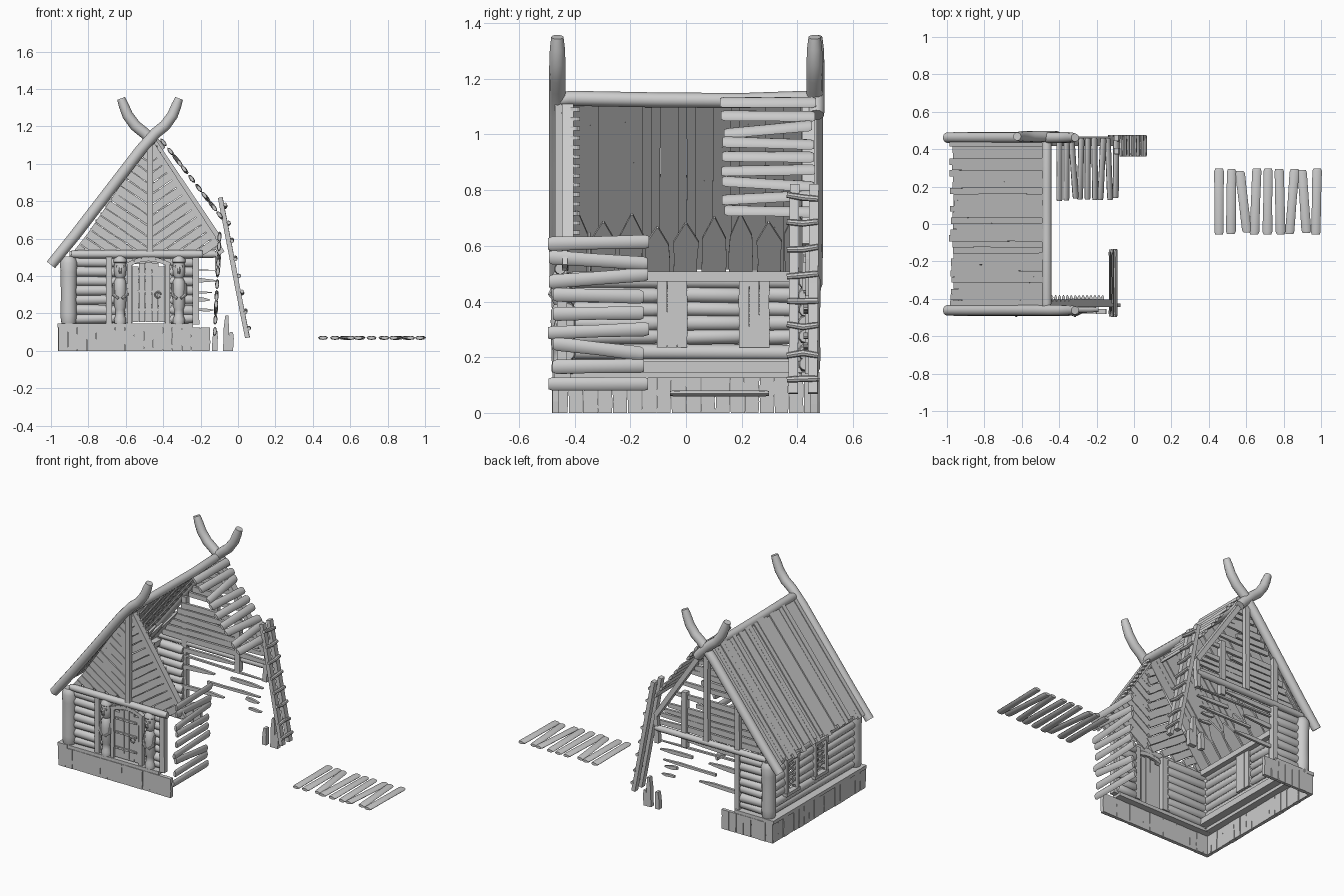
import bpy, bmesh, math, random
from mathutils import Vector as V

if "Cube" in bpy.data.objects:
    bpy.data.objects.remove(bpy.data.objects["Cube"])
random.seed(7)
R = random.uniform
APEX, EAVE = V((-.47, 0, 1.13)), V((-.965, 0, .5))
DOWN = (EAVE - APEX).normalized()
OUT = V((-.786, 0, .618))


class Part:
    """Collects many pieces in one named mesh."""
    def __init__(self, name):
        self.name, self.bm = name, bmesh.new()

    def skin(self, rings):
        vs = [[self.bm.verts.new(c) for c in r] for r in rings]
        n = len(vs[0])
        for a, b in zip(vs, vs[1:]):
            for i in range(n):
                self.bm.faces.new((a[i], a[(i + 1) % n], b[(i + 1) % n], b[i]))
        self.bm.faces.new(vs[0][::-1])
        self.bm.faces.new(vs[-1])

    def plank(self, p, q, w, t, n, rough=.08, tip=1.0):
        p, q, n = V(p), V(q), V(n).normalized()
        side = (q - p).cross(n).normalized()
        rings = []
        for k in range(4):
            c = p.lerp(q, k / 3)
            a = w / 2 * (1 + R(-rough, rough)) * (tip if k == 3 else 1)
            b = w / 2 * (1 + R(-rough, rough)) * (tip if k == 3 else 1)
            rings.append([c + side * a + n * t / 2, c - side * b + n * t / 2,
                          c - side * b - n * t / 2, c + side * a - n * t / 2])
        self.skin(rings)

    def log(self, pts, radii, sides=10, flat=1.0):
        pts = [V(p) for p in pts]
        if not isinstance(radii, (list, tuple)):
            radii = [radii * .85] + [radii] * (len(pts) - 2) + [radii * .85]
        rings = []
        for i, p in enumerate(pts):
            d = (pts[min(i + 1, len(pts) - 1)] - pts[max(i - 1, 0)]).normalized()
            u = d.cross(V((0, 1, 0)) if abs(d.y) < .8 else V((1, 0, 0))).normalized()
            v = d.cross(u)
            rings.append([p + (u * math.cos(k * math.tau / sides) * flat
                               + v * math.sin(k * math.tau / sides)) * radii[i] for k in range(sides)])
        self.skin(rings)

    def beam(self, p, q, r):
        p, q = V(p), V(q)
        self.log([p, p.lerp(q, .06), p.lerp(q, .5), p.lerp(q, .94), q], r)

    def done(self, smooth=True):
        bmesh.ops.recalc_face_normals(self.bm, faces=self.bm.faces)
        me = bpy.data.meshes.new(self.name)
        self.bm.to_mesh(me)
        if smooth:
            for f in me.polygons:
                f.use_smooth = True
            me.set_sharp_from_angle(angle=math.radians(40))
        ob = bpy.data.objects.new(self.name, me)
        bpy.context.collection.objects.link(ob)


def plank_row(part, a, b, up, w, t, n, lo=0., hi=0.):
    """Boards side by side from a to b, each running along up."""
    a, b, up = V(a), V(b), V(up)
    k = max(1, round((b - a).length / w))
    for i in range(k):
        c = a.lerp(b, (i + .5) / k)
        part.plank(c - up.normalized() * R(0, lo), c + up + up.normalized() * R(-hi, hi),
                   w * .97, t * R(.8, 1.2), n)


# Foundation skirt of upright boards, with a sill on top
p = Part("foundation_boards")
plank_row(p, (-.96, -.468, 0), (-.15, -.468, 0), (0, 0, .125), .052, .022, (0, 1, 0))
plank_row(p, (-.95, -.475, 0), (-.95, .475, 0), (0, 0, .125), .052, .022, (1, 0, 0))
plank_row(p, (-.96, .468, 0), (-.59, .468, 0), (0, 0, .125), .052, .022, (0, 1, 0))
for x, h in ((-.125, .11), (-.065, .19), (-.04, .1)):
    p.plank((x, .46, 0), (x + .005, .46, h), .028, .03, (0, 1, 0), tip=.6)
p.done(False)
p = Part("sill_beams")
for x, q in ((-.965, -.24),):
    p.plank((x, -.445, .135), (q, -.445, .135), .06, .022, (0, 0, 1), .02)
p.plank((-.93, -.48, .136), (-.93, .48, .136), .07, .022, (0, 0, 1), .02)
p.plank((-.96, .445, .135), (-.68, .445, .135), .06, .022, (0, 0, 1), .02)
p.plank((-.87, -.42, .165), (-.87, .42, .165), .05, .04, (0, 0, 1), .02)
p.plank((-.87, -.41, .49), (-.87, .42, .49), .05, .035, (0, 0, 1), .02)
p.done(False)

# Log walls, left wall split around two windows
p = Part("wall_logs")
WIN = (-.05, .245)
for i in range(7):
    z = .17 + i * .051
    r = .027 * R(.95, 1.08)
    j = R(-.006, .006)
    p.beam((-.92, -.425, z), (-.6, -.425, z + j), r)
    p.beam((-.36, -.425, z), (-.23, -.425, z + j), r)
    p.beam((-.92, .43, z), (-.69, .43, z + j), r)
    cuts = [-.44, -.1, 0, .195, .295, .44] if 1 < i < 6 else [-.44, .44]
    for a, b in zip(cuts[::2], cuts[1::2]):
        p.beam((-.905, a, z), (-.905, b, z + j), r)
p.done()

# Broken slats across the open back wall
p = Part("broken_slats")
for x0, x1, z in ((-.7, -.3, .48), (-.7, -.12, .44), (-.7, -.47, .37), (-.52, -.14, .31),
                  (-.35, -.12, .38), (-.7, -.4, .24), (-.24, -.15, .28), (-.22, -.13, .22)):
    p.plank((x0, .43, z), (x1, .43, z + R(-.01, .01)), R(.012, .028), .016, (0, 1, 0), .25, .3)
p.done(False)

# Corner posts and square posts
p = Part("corner_posts")
for y in (-.44, .44):
    p.log([(-.905, y, z) for z in (.14, .16, .2, .3, .42, .47, .49, .505)],
          [.035, .042, .044, .042, .044, .047, .04, .03], 14)
p.done()
p = Part("wall_posts")
for x, y, z in ((-.69, -.45, .51), (-.225, -.445, .52), (-.69, .445, .82), (-.3, .435, .8)):
    p.plank((x, y, .14 if x != -.3 else .44), (x, y, z), .035, .035, (0, 1, 0), .05)
p.plank((-.47, -.455, .53), (-.47, -.455, 1.12), .032, .03, (0, 1, 0), .05)
p.plank((-.47, .455, .53), (-.47, .455, 1.12), .032, .03, (0, 1, 0), .05)
p.done(False)
p = Part("gable_beams")
p.beam((-.89, -.452, .517), (-.19, -.452, .517), .022)
p.beam((-.9, .45, .517), (-.1, .45, .517), .02)
p.done()

# Front gable: boards square to the rafters, meeting at the centre
p = Part("front_gable_boards")
for sx in (-1, 1):
    foot, top = V((sx * .4, 0, .53)), V((0, 0, 1.12))
    ax = (top - foot).normalized()
    d = V((-sx * ax.z, 0, sx * ax.x))
    n = 15
    for i in range(n):
        s = foot.lerp(top, (i + .5) / n)
        L = min(abs(s.x / d.x), (s.z - .53) / max(-d.z, .01))
        p.plank(s + V((-.47, -.435, 0)), s + d * L + V((-.47, -.435 + R(-.004, .004), 0)),
                .044, .018, (0, 1, 0), .1)
p.done(False)

# Back gable: level boards with gaps, and thin struts
p = Part("back_gable_boards")
for i in range(13):
    z = .555 + i * .042
    h = .39 * (1.13 - z) / .6
    x1 = -.47 + h * (1 if i not in (4, 8) else .35)
    if i != 6:
        p.plank((-.47 - h, .43, z), (x1, .43, z + R(-.006, .006)), R(.03, .04), .016, (0, 1, 0), .15, .7)
p.done(False)

# Left roof slope, boards running down the slope over a ragged inner layer
p = Part("roof_boards")
k = 28
for i in range(k):
    y = -.44 + .885 * (i + .5) / k
    o = OUT * R(.0, .012) + V((0, y, 0))
    p.plank(APEX + o, EAVE + o + DOWN * R(-.02, .025), .033, .016, OUT, .12)
for i in range(9):
    y = -.4 + i * .1
    o = V((0, y, 0)) - OUT * .03
    p.plank(EAVE + o + V((.03, 0, 0)), EAVE + o - DOWN * R(.2, .34) + V((.03, R(-.02, .02), 0)), .085, .012, OUT, .1, .08)
p.done(False)
p = Part("ridge_log")
p.log([(-.467, -.45, 1.125), (-.467, -.42, 1.13), (-.467, -.1, 1.124), (-.467, .2, 1.122),
       (-.467, .43, 1.13), (-.467, .46, 1.127)], .027)
p.done()

# Barge logs ending in upturned horns
def horn(part, y, m, full):
    pts = [(-.53, .46), (-.4, .62), (-.2, .88), (-.05, 1.075)] if full else [(-.06, 1.07), (-.04, 1.095)]
    pts += [(.03, 1.165), (.08, 1.205), (.12, 1.26), (.14, 1.31), (.155, 1.35)]
    n = len(pts)
    part.log([(-.47 + m * x, y, z) for x, z in pts],
             [.028] + [.03] * (n - 4) + [.029, .027, .022], 12)

p = Part("barge_logs")
horn(p, -.462, 1, True)
horn(p, .462, 1, True)
horn(p, .468, -1, False)
p.done()
p = Part("right_rafters")
p.plank((-.46, -.425, 1.1), (-.13, -.425, .6), .03, .04, (0, 1, 0))
p.plank((-.45, .44, 1.12), (-.1, .44, .6), .03, .045, (0, 1, 0))
p.plank((-.11, .445, .42), (-.1, .445, .62), .03, .03, (0, 1, 0), .1, .5)
for i in range(14):
    c = V((-.44 + .021 * i, -.415, 1.09 - .034 * i))
    p.plank(c, c + V((0, .035, 0)), .016, .014, (0, 0, 1), .1, .2)
p.done(False)

# Three loose panels of rounded boards: roof, right wall, ground
def panel(name, a, b, along, n):
    p = Part(name)
    a, b, along, n = V(a), V(b), V(along), V(n).normalized()
    st = (b - a) / 8.6
    tilt = (0, .05, -.5, .18, .05, -.1, .35, -.3, .1)
    for i in range(9):
        c = a + st * (i + .3)
        s = along * R(.92, 1.04)
        off = st * tilt[i] * .6
        rings = []
        for t, g in ((-.5, .8), (-.46, 1), (0, .95), (.46, 1), (.5, .8)):
            w = st.length * .39 * g * R(.95, 1.05)
            m = c + s * t + off * t * 2
            u = st.normalized()
            rings.append([m + u * w * math.cos(q * math.tau / 8) + n * .011 * g * math.sin(q * math.tau / 8)
                          for q in range(8)])
        p.skin(rings)
    p.done()

panel("roof_panel", (-.41, .295, 1.13), (-.085, .295, .71), (0, .34, 0), (.79, 0, .61))
panel("wall_panel", (-.125, -.315, .085), (-.098, -.315, .63), (0, .35, 0), (1, 0, 0))
panel("ground_panel", (.435, .12, .07), (.995, .12, .07), (0, .345, 0), (0, 0, 1))

# Leaning ladder
p = Part("ladder")
lo, hi = V((.05, 0, .07)), V((-.095, 0, .82))
for y in (.385, .455):
    p.plank(lo + V((0, y, 0)), hi + V((0, y + .005, 0)), .026, .034, (0, 1, 0), .1)
for i in range(8):
    c = lo.lerp(hi, .07 + i * .124) + V((.018, 0, 0))
    p.log([c + V((0, .362, R(-.01, .01))), c + V((0, .42, 0)), c + V((0, .475, R(-.01, .01)))], .012, 8)
p.done()

# Door with arched top, frame, straps and ring
p = Part("door")
DX = -.478
for i in range(5):
    x = (i - 2) * .035
    top = .475 - 5 * x * x
    p.plank((DX + x, -.452, .155), (DX + x, -.452, top), .033, .02, (0, 1, 0), .04)
for z in (.22, .32, .41):
    p.plank((DX - .08, -.465, z), (DX + .075, -.465, z), .014, .01, (0, 1, 0), .1)
    for x in (-.06, -.02, .02, .06):
        p.log([(DX + x, -.466, z), (DX + x, -.474, z)], .006, 8)
p.log([(DX + .05 + .016 * math.cos(a), -.472, .3 + .016 * math.sin(a))
       for a in [k * math.tau / 10 for k in range(10)]], .004, 6)
p.done(False)
p = Part("door_frame")
for s in (-1, 1):
    p.plank((DX + s * .102, -.45, .145), (DX + s * .102, -.45, .465), .024, .035, (0, 1, 0), .04)
for i in range(6):
    a, b = -.114 + i * .038, -.076 + i * .038
    p.plank((DX + a, -.45, .492 - 2.5 * a * a), (DX + b, -.45, .492 - 2.5 * b * b), .024, .035, (0, 1, 0), .02)
p.plank((DX - .11, -.425, .15), (DX - .11, -.425, .5), .05, .03, (0, 1, 0), .02)
p.plank((DX + .11, -.425, .15), (DX + .11, -.425, .5), .05, .03, (0, 1, 0), .02)
p.done(False)

# Carved figure posts beside the door
p = Part("carved_posts")
for x in (-.63, -.316):
    prof = ((.145, .03), (.17, .032), (.19, .024), (.22, .024), (.24, .032), (.33, .034), (.37, .032),
            (.39, .022), (.405, .03), (.44, .034), (.47, .03), (.475, .036), (.49, .034), (.51, .018))
    p.log([(x, -.452, z) for z, r in prof], [r for z, r in prof], 12)
    for s in (-1, 1):
        p.log([(x + s * .013, -.475, .452), (x + s * .013, -.487, .452)], .009, 8)
        p.log([(x + s * .034, -.455, .36), (x + s * .035, -.47, .3), (x + s * .01, -.485, .28)], .009, 8)
    p.log([(x, -.478, .45), (x, -.49, .425), (x, -.48, .415)], .008, 6)
p.done()

# Lattice windows and their inner shutters in the left wall
p = Part("windows")
for y in WIN:
    for s in (-1, 1):
        p.plank((-.93, y + s * .055, .24), (-.93, y + s * .055, .47), .018, .03, (1, 0, 0), .05)
        for k in range(5):
            z = .26 + k * .036
            p.plank((-.925, y - s * .05, z), (-.925, y + s * .05, z + .055), .01, .008, (1, 0, 0))
    for z in (.245, .465):
        p.plank((-.93, y - .07, z), (-.93, y + .07, z), .02, .034, (1, 0, 0), .05)
    plank_row(p, (-.872, y - .055, .235), (-.872, y + .055, .235), (0, 0, .24), .037, .015, (1, 0, 0))
p.done(False)
